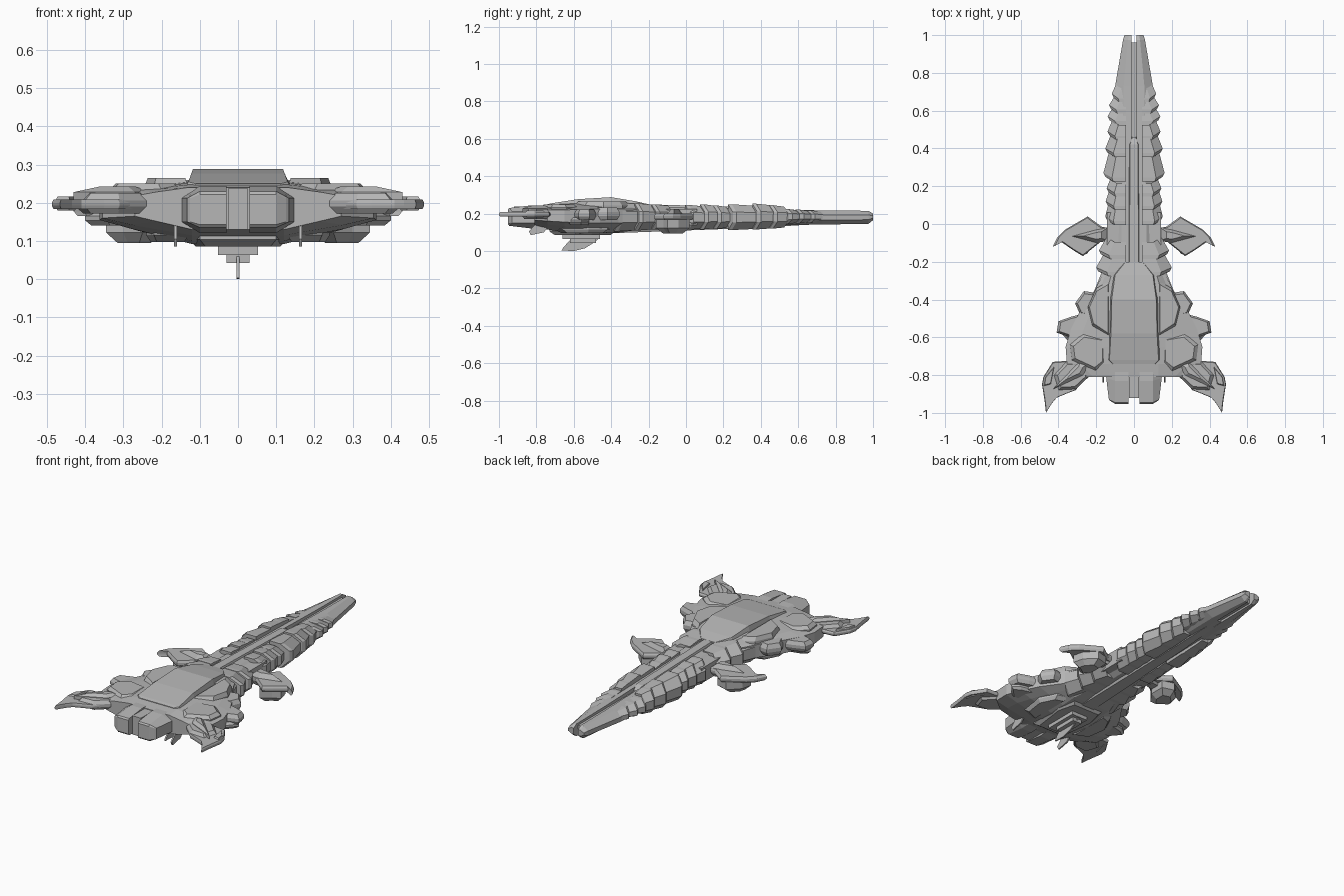
import bpy, bmesh

grey = bpy.data.materials.new("hull grey")
grey.diffuse_color = (0.47, 0.47, 0.47, 1)


def loft(name, rings, mirror=False):
    """Skin a list of equal-length 3D rings, cap both ends."""
    bm = bmesh.new()
    vs = [[bm.verts.new(p) for p in r] for r in rings]
    n = len(rings[0])
    for a, b in zip(vs, vs[1:]):
        for i in range(n):
            j = (i + 1) % n
            bm.faces.new((a[i], a[j], b[j], b[i]))
    bm.faces.new(vs[0])
    bm.faces.new(vs[-1])
    bmesh.ops.triangulate(bm, faces=[f for f in bm.faces if len(f.verts) > 4])
    bmesh.ops.recalc_face_normals(bm, faces=bm.faces)
    me = bpy.data.meshes.new(name)
    bm.to_mesh(me)
    bm.free()
    me.materials.append(grey)
    ob = bpy.data.objects.new(name, me)
    bpy.context.collection.objects.link(ob)
    if mirror:
        m = ob.modifiers.new("mirror", 'MIRROR')
        m.use_mirror_merge = False
    return ob


def plate(name, pts, z0, z1, top=0.8, bottom=0.8, mirror=True):
    """Plan outline made into a slab whose top and bottom rims are chamfered."""
    cx = sum(p[0] for p in pts) / len(pts)
    cy = sum(p[1] for p in pts) / len(pts)
    h = z1 - z0

    def ring(z, s):
        return [(cx + (x - cx) * s, cy + (y - cy) * s, z) for x, y in pts]
    return loft(name, [ring(z0, bottom), ring(z0 + h * .35, 1),
                       ring(z1 - h * .35, 1), ring(z1, top)], mirror)


def box(name, x0, x1, y0, y1, z0, z1, mirror=False):
    return loft(name, [[(x0, y0, z), (x1, y0, z), (x1, y1, z), (x0, y1, z)] for z in (z0, z1)], mirror)


def fin(name, x, half, pts, mirror=False):
    """Thin vertical blade from a (y, z) outline."""
    return loft(name, [[(x + s, y, z) for y, z in pts] for s in (-half, half)], mirror)


# Long nose and neck: two half shells with a slot between them
def shell(y, w, zb, zt):
    c = (zt - zb) * .32
    return [(.014, y, zt), (w * .55, y, zt), (w, y, zt - c),
            (w, y, zb + c), (w * .55, y, zb), (.014, y, zb)]


loft("nose_shell", [shell(*s) for s in (
    (1.0, .05, .165, .2), (.975, .058, .145, .215), (.73, .1, .142, .217),
    (.4, .105, .135, .225), (-.3, .13, .115, .24))], True)
box("inner_core", -.02, .02, -.3, .96, .155, .202)
loft("spine_ridge", [[(-w, y, .2), (-w * .6, y, z), (w * .6, y, z), (w, y, .2)]
                     for y, w, z in ((.46, .015, .215), (.42, .035, .232), (-.22, .04, .25))])
loft("lower_keel_beam", [[(-w, y, .16), (-w * .6, y, z), (w * .6, y, z), (w, y, .16)]
                         for y, w, z in ((.72, .03, .145), (.4, .045, .125), (-.4, .07, .095))])


# Overlapping armour ribs down both sides, each flaring toward the rear
def rib(y, w, zb, zt, inner):
    c = (zt - zb) * .3
    f = .025
    return [(inner, y - f, zt), (w * .72, y - f, zt), (w, y, zt - c),
            (w, y, zb + c), (w * .75, y - f, zb), (inner, y - f, zb)]


ribs = [(.75, .67, .09, .118, .15, .218), (.68, .61, .1, .132, .148, .222),
        (.62, .55, .11, .14, .145, .225),
        (.55, .47, .115, .14, .12, .245), (.48, .38, .12, .152, .115, .253),
        (.39, .25, .13, .162, .112, .25),
        (.24, .17, .125, .145, .118, .244), (.18, .1, .13, .15, .116, .25),
        (.11, .02, .135, .152, .114, .247),
        (-.07, -.16, .145, .185, .115, .25), (-.15, -.25, .155, .2, .11, .255),
        (-.24, -.36, .165, .205, .105, .26)]
for i, (y1, y0, w1, w0, zb, zt) in enumerate(ribs):
    loft(f"armour_rib_{i}", [rib(y1, w1, zb + .006, zt - .008, .042),
                             rib(y0 + .02, w0, zb, zt, .042),
                             rib(y0, w0 - .01, zb, zt, .042)], True)
box("neck_side_filler", .03, .142, -.2, .06, .14, .225, True)


# Broad rear hull
def hull(y, w, zt, zb, e0, e1):
    a, b = min(.13, w * .6), min(.12, w * .6)
    r = [(a, y, zt), (w * .8, y, e1 + (zt - e1) * .45), (w, y, e1),
         (w, y, e0), (w * .78, y, zb + (e0 - zb) * .6), (b, y, zb)]
    return r + [(-x, yy, z) for x, yy, z in reversed(r)]


loft("rear_hull", [hull(*s) for s in (
    (-.24, .15, .248, .115, .15, .225), (-.36, .215, .255, .1, .15, .225),
    (-.46, .285, .256, .095, .15, .225), (-.56, .335, .255, .092, .15, .222),
    (-.65, .362, .252, .1, .155, .22), (-.74, .355, .247, .115, .16, .22),
    (-.81, .27, .24, .13, .165, .218))])

# Raised deck on top of the hull
loft("top_deck", [[(-w - .012, y, .235), (-w, y, z), (w, y, z), (w + .012, y, .235)]
                  for y, w, z in ((-.2, .045, .25), (-.27, .1, .266), (-.4, .118, .288),
                                  (-.58, .122, .277), (-.72, .13, .255), (-.74, .11, .25))])

# Shoulder and flank plates
plate("shoulder_plate", [(.13, -.3), (.2, -.34), (.245, -.44), (.22, -.54), (.13, -.6)], .2, .265, .85)
plate("flank_plate_front", [(.17, -.37), (.265, -.355), (.312, -.42), (.285, -.48), (.2, -.5)], .165, .232)
plate("flank_pod", [(.25, -.47), (.33, -.49), (.4, -.515), (.41, -.575), (.35, -.595), (.27, -.6)], .165, .222)
plate("flank_pod_lower", [(.24, -.5), (.36, -.53), (.4, -.56), (.34, -.63), (.24, -.63)], .14, .18)
plate("upper_rear_plate", [(.15, -.6), (.27, -.58), (.34, -.64), (.33, -.72), (.2, -.78), (.15, -.74)], .2, .25)

# Underside blocks, stepped mount and ventral fin
plate("belly_block", [(-.1, -.38), (.1, -.38), (.13, -.5), (.1, -.73), (-.1, -.73), (-.13, -.5)],
      .085, .14, 1, .85, False)
plate("belly_side_block", [(.13, -.4), (.19, -.42), (.24, -.52), (.22, -.66), (.13, -.7)], .097, .15, 1, .8)
box("fin_mount_upper", -.052, .052, -.66, -.46, .064, .09)
box("fin_mount_lower", -.03, .03, -.62, -.48, .042, .066)
fin("ventral_fin", 0, .004, [(-.46, .07), (-.61, .07), (-.655, .02), (-.665, .003),
                            (-.6, 0), (-.54, .015), (-.5, .04)])
fin("rear_small_fin", .163, .004, [(-.72, .15), (-.8, .15), (-.84, .105), (-.83, .085), (-.76, .1)], True)


# Twin engine blocks with a fin between them
def engine(y, g):
    return [(.03, y, .24 + g), (.1, y, .24 + g), (.143 + g, y + .015, .212),
            (.143 + g, y + .015, .15), (.1, y, .125 - g), (.03, y, .125 - g)]


loft("engine_block", [engine(-.7, 0), engine(-.83, .004), engine(-.945, -.01), engine(-.952, -.018)], True)
box("engine_divider", -.026, .026, -.92, -.7, .13, .237)

# Rear claws: root body, thin hooked blade and raised spike
plate("rear_claw_blade", [(.26, -.75), (.36, -.725), (.43, -.73), (.48, -.81), (.487, -.85),
                          (.474, -.93), (.466, -1.0), (.435, -.95), (.41, -.92),
                          (.35, -.895), (.31, -.88), (.265, -.83)], .184, .208, .96, .96)
plate("rear_claw_root", [(.22, -.72), (.36, -.73), (.425, -.8), (.4, -.88), (.31, -.875), (.24, -.81)],
      .172, .225)
plate("rear_claw_spike", [(.23, -.73), (.28, -.72), (.43, -.875), (.27, -.8)], .2, .243, .45, 1)
plate("rear_claw_guard", [(.42, -.75), (.47, -.81), (.478, -.86), (.44, -.85)], .18, .216)

# Middle claws: hooked wing, ridge spike and drooping lower blade
plate("middle_claw_wing", [(.14, -.02), (.17, -.015), (.245, .04), (.365, -.03), (.405, -.07), (.43, -.12),
                           (.385, -.095), (.32, -.14), (.27, -.17), (.165, -.085), (.14, -.08)],
      .165, .2, .93, .93)
plate("middle_claw_ridge", [(.14, -.02), (.2, -.03), (.33, -.065), (.2, -.1), (.14, -.09)], .15, .225, .5, .7)
plate("middle_claw_lower", [(.2, .0), (.27, .02), (.33, -.04), (.345, -.1), (.3, -.12), (.25, -.16), (.2, -.09)],
      .095, .172, 1, .6)
